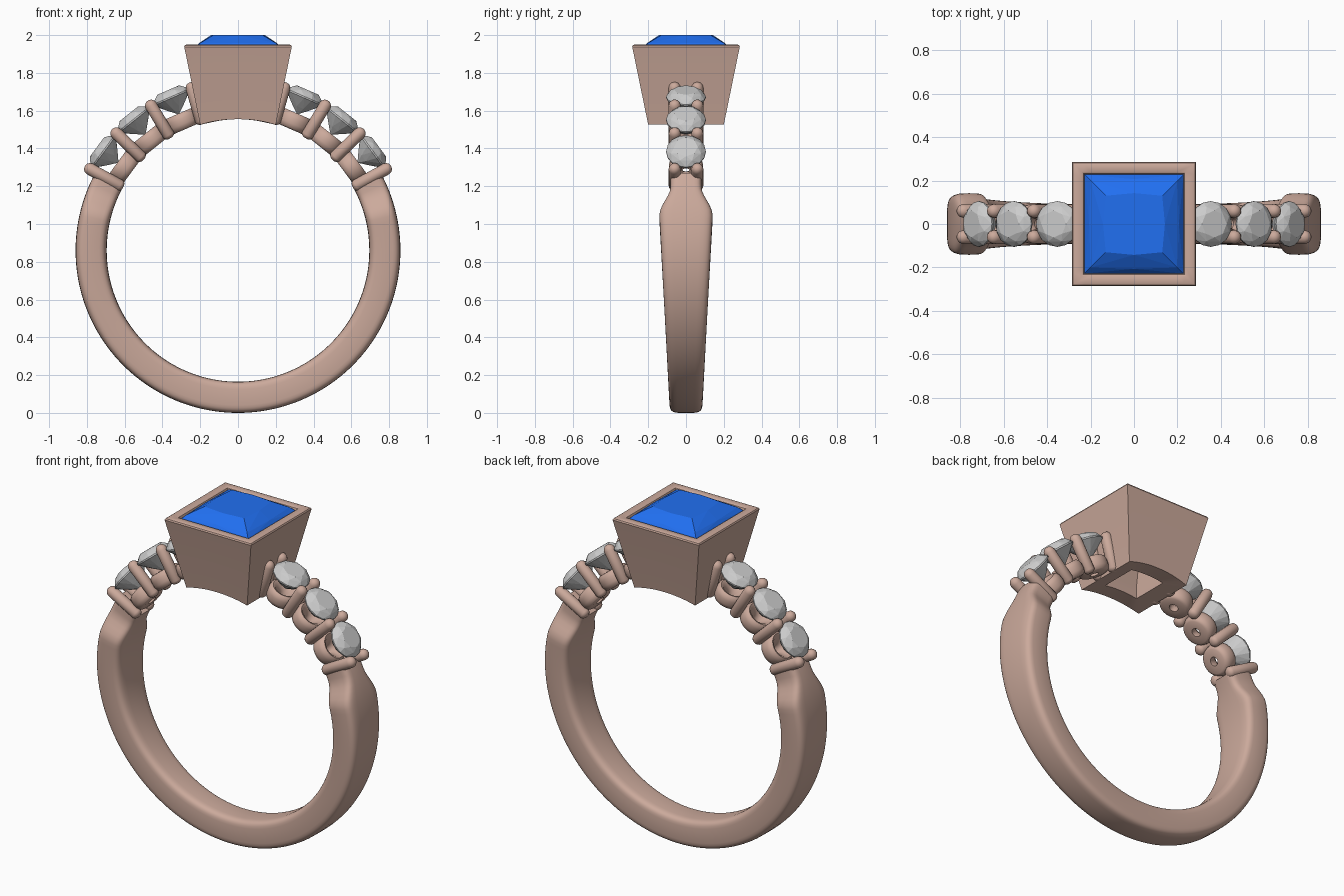
import bpy, bmesh, math
from mathutils import Matrix

if "Cube" in bpy.data.objects:
    bpy.data.objects.remove(bpy.data.objects["Cube"])

CZ, R_IN, R_OUT = 0.86, 0.695, 0.86      # ring centre height and radii


def material(name, rgb):
    m = bpy.data.materials.new(name)
    m.diffuse_color = (*rgb, 1)
    m.use_nodes = True
    m.node_tree.nodes["Principled BSDF"].inputs["Base Color"].default_value = m.diffuse_color
    return m


METAL = material("rose_metal", (0.60, 0.40, 0.33))
BLUE = material("blue_gem", (0.015, 0.16, 0.88))


def finish(bm, name, mat=None, smooth=None, matrix=None):
    bmesh.ops.recalc_face_normals(bm, faces=bm.faces)
    if matrix:
        bm.transform(matrix)
    me = bpy.data.meshes.new(name)
    bm.to_mesh(me)
    bm.free()
    if mat:
        me.materials.append(mat)
    if smooth:
        me.shade_smooth()
        me.set_sharp_from_angle(angle=math.radians(smooth))
    ob = bpy.data.objects.new(name, me)
    bpy.context.collection.objects.link(ob)
    return ob


def loft(name, rings, mat, closed=False, smooth=35, matrix=None):
    """Skin a list of equal-length point rings; cap the ends unless closed."""
    bm = bmesh.new()
    vs = [[bm.verts.new(p) for p in ring] for ring in rings]
    n = len(vs[0])
    pairs = list(zip(vs, vs[1:])) + ([(vs[-1], vs[0])] if closed else [])
    for a, b in pairs:
        for i in range(n):
            j = (i + 1) % n
            bm.faces.new((a[i], a[j], b[j], b[i]))
    if not closed:
        bm.faces.new(vs[0])
        bm.faces.new(vs[-1])
    return finish(bm, name, mat, smooth, matrix)


def hull(name, points, mat=None, matrix=None):
    bm = bmesh.new()
    for p in points:
        bm.verts.new(p)
    bmesh.ops.convex_hull(bm, input=bm.verts)
    bmesh.ops.dissolve_limit(bm, angle_limit=0.01, verts=bm.verts, edges=bm.edges)
    return finish(bm, name, mat, None, matrix)


def circle(r, z, n, turn=0.0):
    return [(r * math.cos(2 * math.pi * (i + turn) / n),
             r * math.sin(2 * math.pi * (i + turn) / n), z) for i in range(n)]


def radial(deg, side, y=0.0):
    """Local z becomes the outward direction at an angle above horizontal."""
    return (Matrix.Translation((0, y, CZ))
            @ Matrix.Rotation(side * math.radians(90 - deg), 4, 'Y'))


# Shank: tapered band, widest at the shoulders, pinched at the ends
def half_width(deg):
    z = CZ + R_OUT * math.sin(math.radians(deg))
    w = 0.088 + 0.051 * z
    t = min(1, max(0, (deg - 13) / 11))
    return w + (0.083 - w) * t * t * (3 - 2 * t)


def section(deg, shrink=1.0):
    d = deg if deg > -90 else -180 - deg
    a, w = math.radians(deg), half_width(d)
    pts = []
    for i in range(32):
        t = 2 * math.pi * i / 32
        c, s = math.cos(t), math.sin(t)
        y = w * math.copysign(abs(c) ** 0.42, c)
        r = (R_IN + R_OUT) / 2 + (R_OUT - R_IN) / 2 * math.copysign(abs(s) ** 0.42, s)
        pts.append((r * math.cos(a), y, CZ + r * math.sin(a)))
    return pts


STEPS = 120
loft("shank", [section(28.5 - 237 * i / STEPS) for i in range(STEPS + 1)], METAL)


# Bezel: hollow tapered square cup whose foot follows the finger hole
def square(h, z=None, n=12):
    pts = []
    for k in range(4):
        for i in range(n):
            x, y = h * (2 * i / n - 1), -h
            for _ in range(k):
                x, y = -y, x
            if z is None:
                zz = CZ + math.sqrt(R_IN ** 2 - x * x)
                f = 1 + (zz - 1.525) * 0.205 / 0.2 if h > 0.15 else 1
                pts.append((x * f, y * f, zz))
            else:
                pts.append((x, y, z))
    return pts


loft("bezel", [square(0.2), square(0.283, 1.93), square(0.285, 1.938),
               square(0.281, 1.946), square(0.272, 1.95), square(0.24, 1.95),
               square(0.232, 1.945), square(0.228, 1.935), square(0.228, 1.90),
               square(0.11, 1.62), square(0.11)], METAL, closed=True)

# Square centre gem: bowed crown with a table and pointed pavilion
gem = [(0, 0, 1.66)]
for h, z, bow in ((0.228, 1.915, 0), (0.228, 1.93, 0), (0.20, 1.958, 0.006), (0.13, 2.0, 0.012)):
    for sx, sy in ((1, 1), (1, -1), (-1, 1), (-1, -1)):
        gem.append((sx * h, sy * h, z))
    if bow:
        for s in (1, -1):
            gem += [(s * (h + bow), 0, z), (0, s * (h + bow), z)]
hull("centre_gem", gem, BLUE)

# Shoulder settings: prong pairs, drilled cups and round side stones
tip = 0.032
prong = [(0.012, 0.694), (0.024, 0.70), (tip, 0.712), (tip, 0.895),
         (0.028, 0.91), (0.018, 0.921), (0.006, 0.925)]
cup = [(0.025, 0.70), (0.068, 0.70), (0.082, 0.708), (0.09, 0.73), (0.09, 0.76),
       (0.084, 0.782), (0.072, 0.79), (0.06, 0.785), (0.025, 0.74)]
stone = (circle(0.062, 0.926, 8) + circle(0.086, 0.913, 8, 0.5)
         + circle(0.105, 0.888, 16) + circle(0.105, 0.880, 16)
         + circle(0.05, 0.825, 8, 0.5) + [(0, 0, 0.785)])
for side, label in ((1, "right"), (-1, "left")):
    for k in range(4):
        for y in (-0.06, 0.06):
            loft(f"prong_{label}_{k}", [circle(r, z, 16) for r, z in prong],
                 METAL, smooth=60, matrix=radial(28.8 + 15.1 * k, side, y))
    for k in range(3):
        m = radial(36.3 + 15.1 * k, side)
        loft(f"stone_cup_{label}_{k}", [circle(r, z, 32) for r, z in cup],
             METAL, closed=True, smooth=50, matrix=m)
        hull(f"side_stone_{label}_{k}", stone, None, m)
